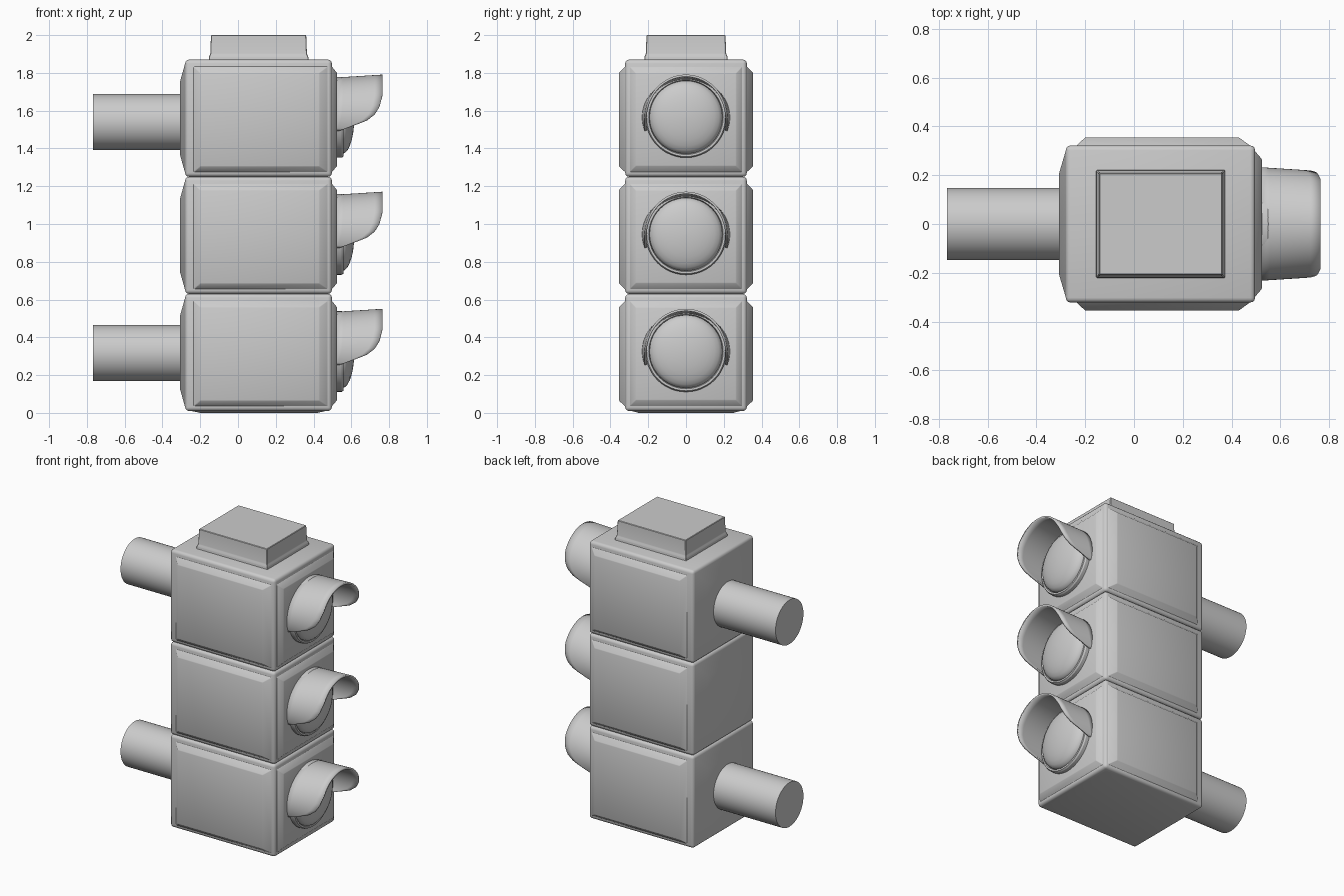
import bpy, bmesh, math
from mathutils import Vector

if "Cube" in bpy.data.objects:
    bpy.data.objects.remove(bpy.data.objects["Cube"])

PITCH, BASE_Z = 0.62, 0.01
X0, X1, HY = -0.28, 0.497, 0.322      # body extents


def finish(name, bm, angle=30):
    bmesh.ops.recalc_face_normals(bm, faces=bm.faces)
    me = bpy.data.meshes.new(name)
    bm.to_mesh(me)
    bm.free()
    ob = bpy.data.objects.new(name, me)
    bpy.context.collection.objects.link(ob)
    bpy.ops.object.select_all(action='DESELECT')
    ob.select_set(True)
    bpy.context.view_layer.objects.active = ob
    bpy.ops.object.shade_smooth_by_angle(angle=math.radians(angle))
    return ob


def loft(name, rings, bevel=0.0, segs=2, angle=30):
    """Skin closed rings of points and cap both ends."""
    bm = bmesh.new()
    vr = [[bm.verts.new(p) for p in r] for r in rings]
    n = len(vr[0])
    for a, b in zip(vr, vr[1:]):
        for i in range(n):
            bm.faces.new((a[i], a[(i + 1) % n], b[(i + 1) % n], b[i]))
    bm.faces.new(vr[0])
    bm.faces.new(vr[-1])
    if bevel:
        bmesh.ops.bevel(bm, geom=bm.edges[:], offset=bevel, segments=segs,
                        profile=0.5, affect='EDGES')
    return finish(name, bm, angle)


def rect(axis, pos, a0, a1, b0, b1):
    """Rectangle perpendicular to an axis; a and b are the other two axes in order."""
    out = []
    for a, b in ((a0, b0), (a1, b0), (a1, b1), (a0, b1)):
        p = [a, b]
        p.insert(axis, pos)
        out.append(Vector(p))
    return out


def lathe_x(name, profile, cz, n=48):
    """Revolve (x, radius) pairs about a horizontal x axis at height cz."""
    rings = [[(x, r * math.cos(2 * math.pi * i / n), cz + r * math.sin(2 * math.pi * i / n))
              for i in range(n)] for x, r in profile]
    return loft(name, rings)


def lerp_table(table, t):
    for (a, va), (b, vb) in zip(table, table[1:]):
        if t <= b:
            return va + (vb - va) * (t - a) / (b - a)
    return table[-1][1]


def visor(name, cz):
    # hood reach as a function of angle from the top
    reach = [(0, .765), (58, .765), (75, .75), (86, .725), (95, .68), (101, .62), (110, .535)]
    bm = bmesh.new()
    nt, ns, xb = 56, 6, 0.515
    grid = []
    for i in range(nt + 1):
        deg = -110 + 220 * i / nt
        t = math.radians(deg)
        end = lerp_table(reach, abs(deg))
        row = []
        for j in range(ns + 1):
            x = xb + (end - xb) * j / ns
            f = (x - xb) / 0.25
            ry, rz = 0.233 - 0.016 * f, 0.21 + 0.016 * f
            row.append(bm.verts.new((x, ry * math.sin(t), cz + rz * math.cos(t))))
        grid.append(row)
    for a, b in zip(grid, grid[1:]):
        for j in range(ns):
            bm.faces.new((a[j], b[j], b[j + 1], a[j + 1]))
    ob = finish(name, bm)
    # make the shell grow inward
    out = ob.data.polygons[len(ob.data.polygons) // 2].normal.z > 0
    mod = ob.modifiers.new("thickness", 'SOLIDIFY')
    mod.thickness = 0.012
    mod.offset = -1 if out else 1


for k, tag in enumerate(("bottom", "middle", "top")):
    z0 = BASE_Z + PITCH * k
    z1 = z0 + PITCH
    zc = z0 + PITCH / 2 + 0.008
    # signal housing
    loft(tag + "_housing", [rect(2, z0, X0, X1, -HY, HY), rect(2, z1, X0, X1, -HY, HY)],
         bevel=0.02, segs=3, angle=40)
    # raised side panels
    for s, side in ((-1, "front"), (1, "rear")):
        loft(f"{tag}_{side}_side_panel", [
            rect(1, s * 0.315, -0.24, 0.48, z0 + 0.02, z0 + 0.588),
            rect(1, s * 0.322, -0.235, 0.475, z0 + 0.025, z0 + 0.583),
            rect(1, s * 0.355, -0.2, 0.43, z0 + 0.055, z0 + 0.55)], bevel=0.003, segs=1)
    # raised lens-side door
    loft(tag + "_door_panel", [
        rect(0, 0.49, -0.3, 0.3, z0 + 0.022, z0 + 0.588),
        rect(0, 0.497, -0.298, 0.298, z0 + 0.025, z0 + 0.583),
        rect(0, 0.525, -0.265, 0.265, z0 + 0.058, z0 + 0.548)], bevel=0.003, segs=1)
    # softly sloped back panel
    loft(tag + "_back_panel", [
        rect(0, -0.27, -0.3, 0.3, z0 + 0.02, z0 + 0.6),
        rect(0, -0.28, -0.3, 0.3, z0 + 0.02, z0 + 0.6),
        rect(0, -0.308, -0.205, 0.205, z0 + 0.12, z0 + 0.5)], angle=40)
    # lens rim and domed lens
    zl = zc - 0.003
    lathe_x(tag + "_lens_rim", [(0.51, 0.214), (0.548, 0.214), (0.558, 0.208),
                                (0.558, 0.197), (0.54, 0.192)], zl)
    dome = [(0.52, 0.193)] + [(0.553 + 0.063 * math.sin(a), 0.193 * math.cos(a))
                              for a in [math.radians(d) for d in (0, 12, 25, 38, 51, 64, 77, 88)]]
    lathe_x(tag + "_lens", dome, zl)
    visor(tag + "_visor", zl)

# underside plate
loft("base_plate", [rect(2, 0.0, -0.2, 0.42, -0.25, 0.25), rect(2, 0.013, -0.26, 0.477, -0.3, 0.3)])

# top cap with flared foot
loft("top_cap", [rect(2, 1.85, -0.156, 0.374, -0.222, 0.222),
                 rect(2, 1.885, -0.154, 0.372, -0.22, 0.22),
                 rect(2, 1.9, -0.147, 0.365, -0.213, 0.213),
                 rect(2, 2.0, -0.143, 0.361, -0.209, 0.209)], bevel=0.003, segs=1)

# mounting pipes
for tag, z in (("upper", 1.54), ("lower", 0.317)):
    lathe_x(tag + "_mounting_pipe", [(-0.767, 0.148), (-0.27, 0.148)], z)
